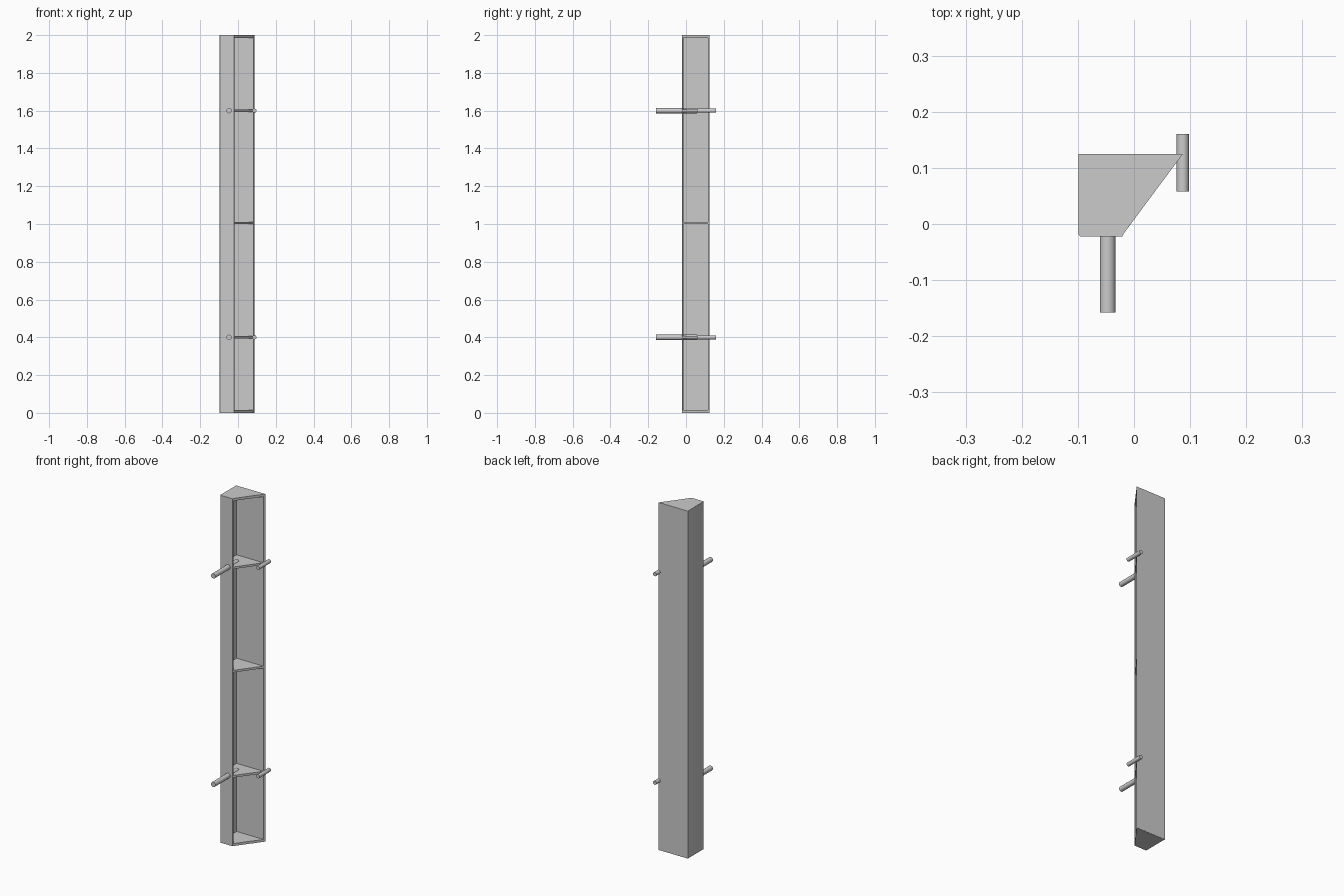
import bpy, bmesh, math

if "Cube" in bpy.data.objects:
    bpy.data.objects.remove(bpy.data.objects["Cube"])

# Plan outlines: the open side is the diagonal at the front right
WALLS = [(0.087, 0.125), (-0.099, 0.125), (-0.099, -0.018), (-0.096, -0.022),
         (-0.021, -0.022), (-0.019, -0.018), (-0.021, -0.013),
         (-0.090, -0.013), (-0.090, 0.116), (0.081, 0.116)]
SHELF = [(0.086, 0.124), (-0.098, 0.124), (-0.098, -0.018), (-0.095, -0.021),
         (-0.021, -0.021), (-0.019, -0.018)]


def smooth(ob):
    bpy.ops.object.select_all(action='DESELECT')
    ob.select_set(True)
    bpy.context.view_layer.objects.active = ob
    bpy.ops.object.shade_smooth_by_angle(angle=math.radians(40))


def prism(name, outline, z0, z1):
    bm = bmesh.new()
    face = bm.faces.new([bm.verts.new((x, y, z0)) for x, y in outline])
    ext = bmesh.ops.extrude_face_region(bm, geom=[face])
    verts = [g for g in ext['geom'] if isinstance(g, bmesh.types.BMVert)]
    bmesh.ops.translate(bm, verts=verts, vec=(0, 0, z1 - z0))
    bmesh.ops.recalc_face_normals(bm, faces=bm.faces)
    me = bpy.data.meshes.new(name)
    bm.to_mesh(me)
    bm.free()
    ob = bpy.data.objects.new(name, me)
    bpy.context.collection.objects.link(ob)
    smooth(ob)
    return ob


def peg(name, x, y0, y1, z, r):
    bpy.ops.mesh.primitive_cylinder_add(vertices=20, radius=r, depth=y1 - y0,
                                        location=(x, (y0 + y1) / 2, z),
                                        rotation=(math.pi / 2, 0, 0))
    ob = bpy.context.object
    ob.name = name
    smooth(ob)


# Upright channel with end caps
prism("channel_walls", WALLS, 0.001, 1.999)
prism("bottom_cap", [(x * 1.005, y) for x, y in SHELF], 0, 0.014)
prism("top_cap", [(x * 1.005, y) for x, y in SHELF], 1.986, 2.0)

# Inner stiffening plates
for label, z in (("lower", 0.4), ("middle", 1.005), ("upper", 1.6)):
    prism(label + "_plate", SHELF, z - 0.006, z + 0.006)

# Fixing pegs
for label, z in (("lower", 0.4), ("upper", 1.6)):
    peg(label + "_front_peg", -0.047, -0.158, 0.058, z, 0.014)
    peg(label + "_edge_peg", 0.087, 0.058, 0.160, z, 0.011)
